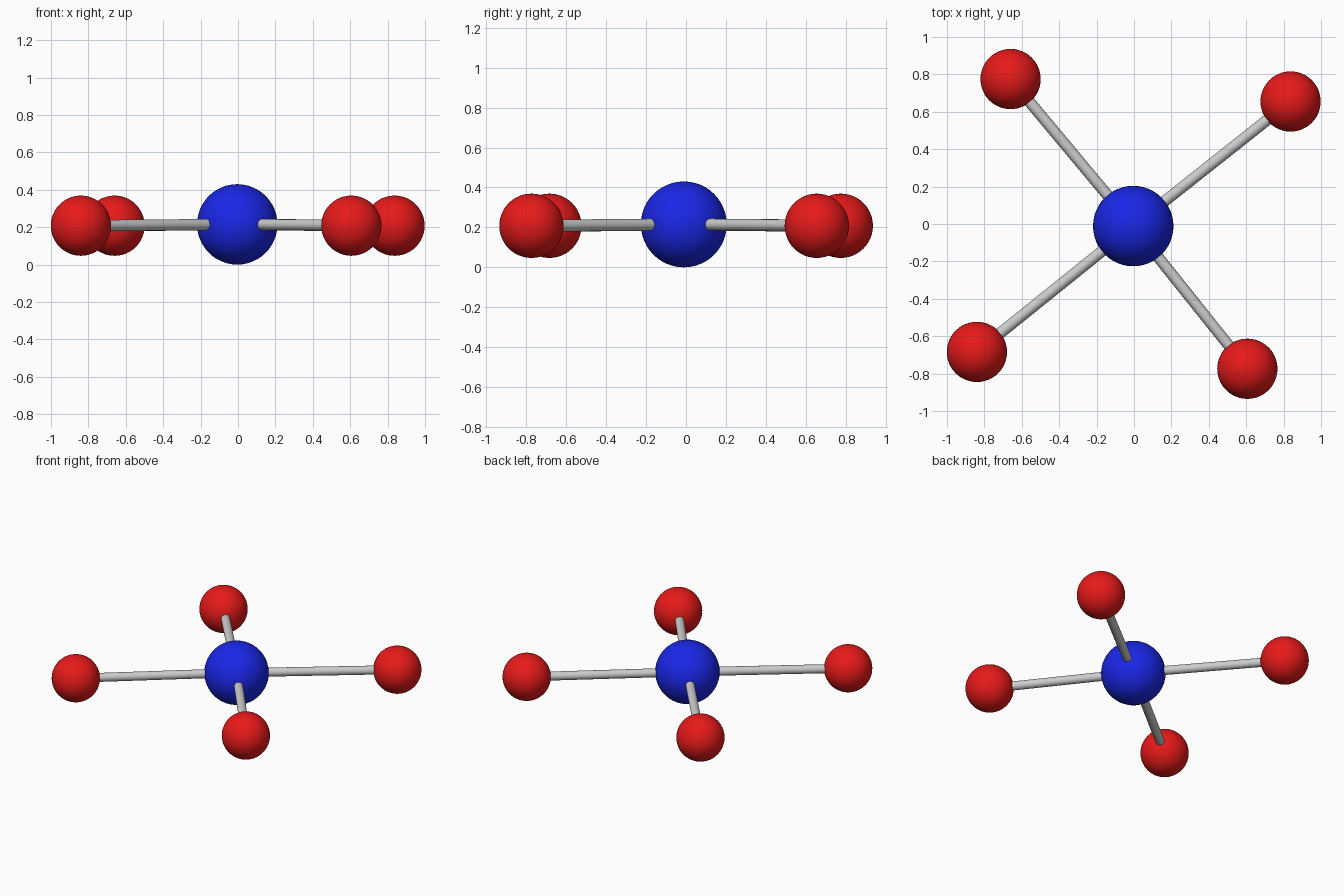
import bpy
from mathutils import Vector

if "Cube" in bpy.data.objects:
    bpy.data.objects.remove(bpy.data.objects["Cube"])


def colour(name, rgba):
    mat = bpy.data.materials.new(name)
    mat.diffuse_color = rgba
    mat.use_nodes = True
    mat.node_tree.nodes["Principled BSDF"].inputs["Base Color"].default_value = mat.diffuse_color
    return mat


def finish(name, mat=None):
    obj = bpy.context.object
    obj.name = name
    bpy.ops.object.shade_smooth_by_angle()
    if mat:
        obj.data.materials.append(mat)


def ball(name, centre, radius, mat):
    bpy.ops.mesh.primitive_uv_sphere_add(segments=48, ring_count=24,
                                         radius=radius, location=centre)
    finish(name, mat)


def rod(name, a, b, radius):
    d = b - a
    bpy.ops.mesh.primitive_cylinder_add(
        vertices=24, radius=radius, depth=d.length, location=(a + b) / 2,
        rotation=d.to_track_quat('Z', 'Y').to_euler())
    finish(name)


blue = colour("blue", (0.01, 0.02, 0.8, 1))
red = colour("red", (0.8, 0.01, 0.01, 1))

# Central ball
hub = Vector((-0.004, -0.011, 0.215))
ball("centre_ball", hub, 0.215, blue)

# Outer balls, each joined to the centre by a grey rod
outer = {
    "back_left": (-0.66, 0.775),
    "back_right": (0.837, 0.655),
    "front_left": (-0.84, -0.684),
    "front_right": (0.606, -0.774),
}
for side, (x, y) in outer.items():
    tip = Vector((x, y, 0.208))
    ball(side + "_ball", tip, 0.161, red)
    rod(side + "_rod", hub, tip, 0.03)
